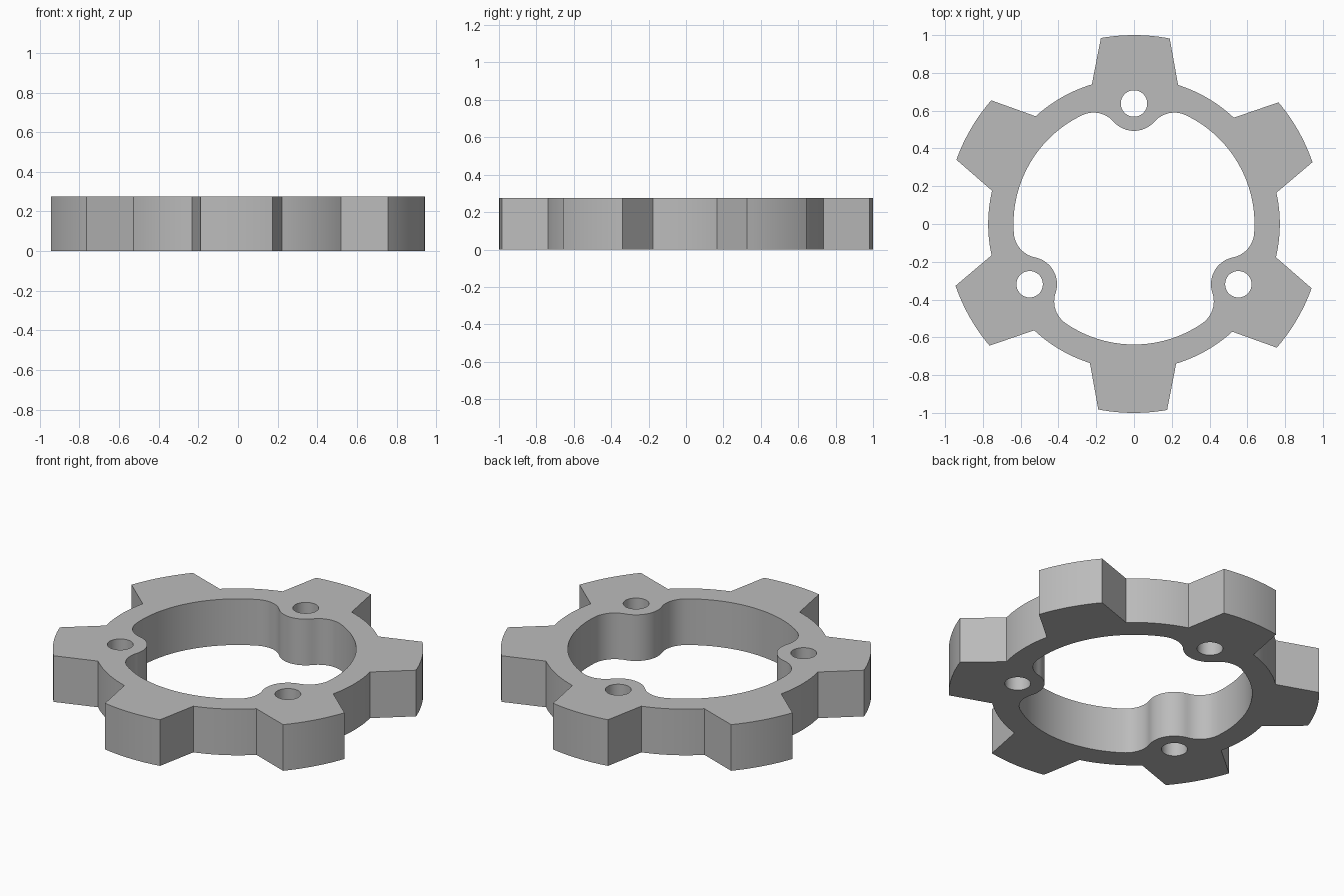
import bpy
import bmesh
from math import atan2, cos, radians, sin, sqrt, tau

cube = bpy.data.objects.get("Cube")
if cube:
    bpy.data.objects.remove(cube, do_unlink=True)

HEIGHT = 0.275
TIP_R, VALLEY_R, BORE_R = 1.0, 0.772, 0.638
TIP_HALF, ROOT_HALF = radians(10.5), radians(17.2)
HOLE_DIST, HOLE_R, BOSS_R, FILLET_R = 0.638, 0.07, 0.145, 0.14
TEETH_START, BOSS_START = radians(29.6), radians(90)


def arc(center, radius, start, end, steps, with_end=False):
    """Points along a circular arc, optionally including its end."""
    return [(center[0] + radius * cos(start + (end - start) * i / steps),
             center[1] + radius * sin(start + (end - start) * i / steps))
            for i in range(steps + int(with_end))]


def turned(points, angle):
    c, s = cos(angle), sin(angle)
    return [(x * c - y * s, x * s + y * c) for x, y in points]


def repeated(points, count, start):
    return [p for i in range(count) for p in turned(points, start + i * tau / count)]


# Outer outline: one tooth and the valley after it, repeated six times
tooth = arc((0, 0), TIP_R, -TIP_HALF, TIP_HALF, 12, True)
tooth += arc((0, 0), VALLEY_R, ROOT_HALF, tau / 6 - ROOT_HALF, 14, True)
outer = repeated(tooth, 6, TEETH_START)

# Bore outline: round boss blended into the bore by fillets, repeated three times
reach = BORE_R - FILLET_R
fx = (reach**2 + HOLE_DIST**2 - (BOSS_R + FILLET_R)**2) / (2 * HOLE_DIST)
fy = sqrt(reach**2 - fx**2)
bore_angle = atan2(fy, fx)
boss_angle = atan2(fy, HOLE_DIST - fx)
lobe = arc((fx, -fy), FILLET_R, -bore_angle, boss_angle, 12)
lobe += arc((HOLE_DIST, 0), BOSS_R, tau / 2 + boss_angle, tau / 2 - boss_angle, 18)
lobe += arc((fx, fy), FILLET_R, -boss_angle, bore_angle, 12)
lobe += arc((0, 0), BORE_R, bore_angle, tau / 3 - bore_angle, 28)
bore = repeated(lobe, 3, BOSS_START)

# Bolt holes through the bosses
hole = arc((HOLE_DIST, 0), HOLE_R, 0, tau, 36)
holes = [turned(hole, BOSS_START + i * tau / 3) for i in range(3)]

# Fill the flat section between the outlines and raise it
bm = bmesh.new()
edges = []
for loop in [outer, bore] + holes:
    verts = [bm.verts.new((x, y, 0)) for x, y in loop]
    edges += [bm.edges.new((v, verts[i - 1])) for i, v in enumerate(verts)]
bmesh.ops.triangle_fill(bm, use_beauty=True, edges=edges, normal=(0, 0, 1))
raised = bmesh.ops.extrude_face_region(bm, geom=bm.faces[:], use_keep_orig=True)
top = [g for g in raised["geom"] if isinstance(g, bmesh.types.BMVert)]
bmesh.ops.translate(bm, verts=top, vec=(0, 0, HEIGHT))
bmesh.ops.recalc_face_normals(bm, faces=bm.faces[:])

mesh = bpy.data.meshes.new("toothed_ring")
bm.to_mesh(mesh)
bm.free()
ring = bpy.data.objects.new("toothed_ring", mesh)
bpy.context.collection.objects.link(ring)

# Plain grey finish
grey = bpy.data.materials.new("plain grey")
grey.use_nodes = True
colour = (0.5, 0.5, 0.5, 1)
grey.diffuse_color = colour
for node in grey.node_tree.nodes:
    if node.type == "BSDF_PRINCIPLED":
        node.inputs["Base Color"].default_value = colour
mesh.materials.append(grey)

# Smooth the curved walls, keep the corners crisp
bpy.ops.object.select_all(action="DESELECT")
ring.select_set(True)
bpy.context.view_layer.objects.active = ring
bpy.ops.object.shade_smooth_by_angle(angle=radians(30))
